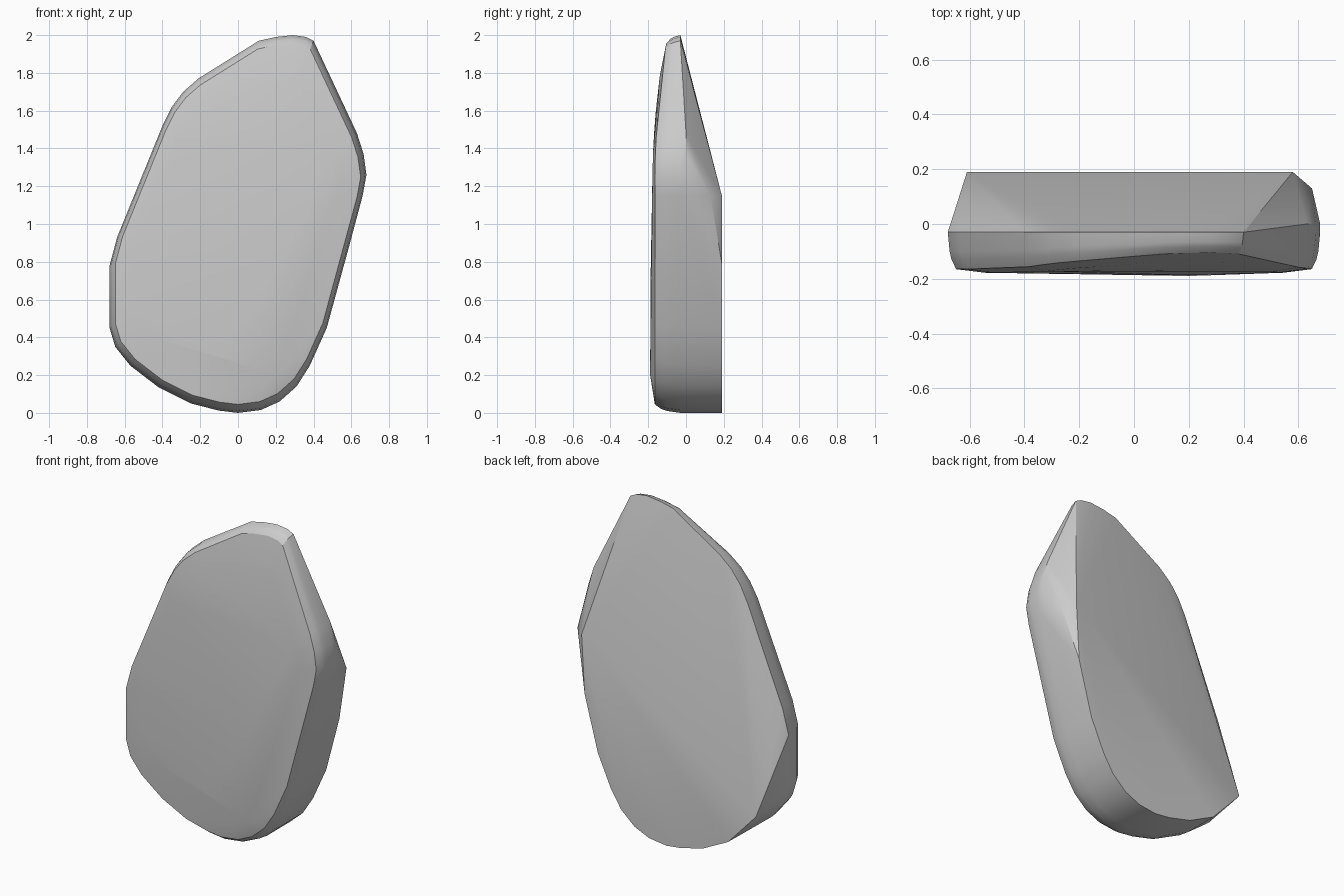
import bpy, bmesh, math

if "Cube" in bpy.data.objects:
    bpy.data.objects.remove(bpy.data.objects["Cube"])

# Widest outline of the slab, seen from the front (x, z)
OUTLINE = [
    (-.68, .78), (-.68, .45), (-.65, .35), (-.57, .25), (-.42, .135), (-.25, .05),
    (-.1, .012), (0, 0), (.12, .015), (.22, .06), (.31, .14), (.38, .25),
    (.47, .45), (.585, .87), (.66, 1.15), (.68, 1.26), (.665, 1.37), (.63, 1.48),
    (.4, 1.97), (.36, 1.99), (.29, 2), (.2, 1.99), (.11, 1.97), (-.21, 1.77),
    (-.29, 1.70), (-.35, 1.62), (-.4, 1.52), (-.64, .93)]
CENTRE_Z = 1.0
MID_Y, BACK_Y = -.03, .19

def ring(scale, depth):
    """Outline shrunk about the centre, pushed forward less towards the tip."""
    pts = []
    for x, z in OUTLINE:
        x, z = x * scale, CENTRE_Z + (z - CENTRE_Z) * scale
        thin = 1 - .5 * (max(0, z - 1.2) / .8) ** 2
        pts.append((x, MID_Y - depth * thin, z))
    return pts

# Rounded front: mid edge, bevel, face edge and slight crown
points = ring(1, 0) + ring(.99, .07) + ring(.98, .1) + ring(.955, .135) + ring(.8, .148)
points += [(.2, -.19, .2), (.2, -.187, .75), (-.1, -.185, .3)]

# Rounded right bulge reaches a little further back
points += [(.68, 0, 1.26), (.665, 0, 1.37), (.63, 0, 1.48)]

# Flat back: follows the lower outline, cut off by a diagonal sloping facet
points += [(x, BACK_Y, z) for x, z in OUTLINE[4:13]]
points += [(-.61, BACK_Y, .34), (.56, BACK_Y, .79), (.58, BACK_Y, 1.15), (.65, .13, 1.15)]

# Wrap the points in a convex shell
bm = bmesh.new()
for p in points:
    bm.verts.new(p)
hull = bmesh.ops.convex_hull(bm, input=bm.verts)
loose = {g for g in hull["geom_interior"] + hull["geom_unused"]
         if isinstance(g, bmesh.types.BMVert)}
bmesh.ops.delete(bm, geom=list(loose), context='VERTS')
bmesh.ops.dissolve_limit(bm, angle_limit=math.radians(1), verts=bm.verts, edges=bm.edges)
bmesh.ops.recalc_face_normals(bm, faces=bm.faces)

mesh = bpy.data.meshes.new("stone_slab")
bm.to_mesh(mesh)
bm.free()
slab = bpy.data.objects.new("stone_slab", mesh)
bpy.context.collection.objects.link(slab)

# Smooth rim with crisp facet edges
bpy.context.view_layer.objects.active = slab
slab.select_set(True)
bpy.ops.object.shade_smooth_by_angle(angle=math.radians(25))
